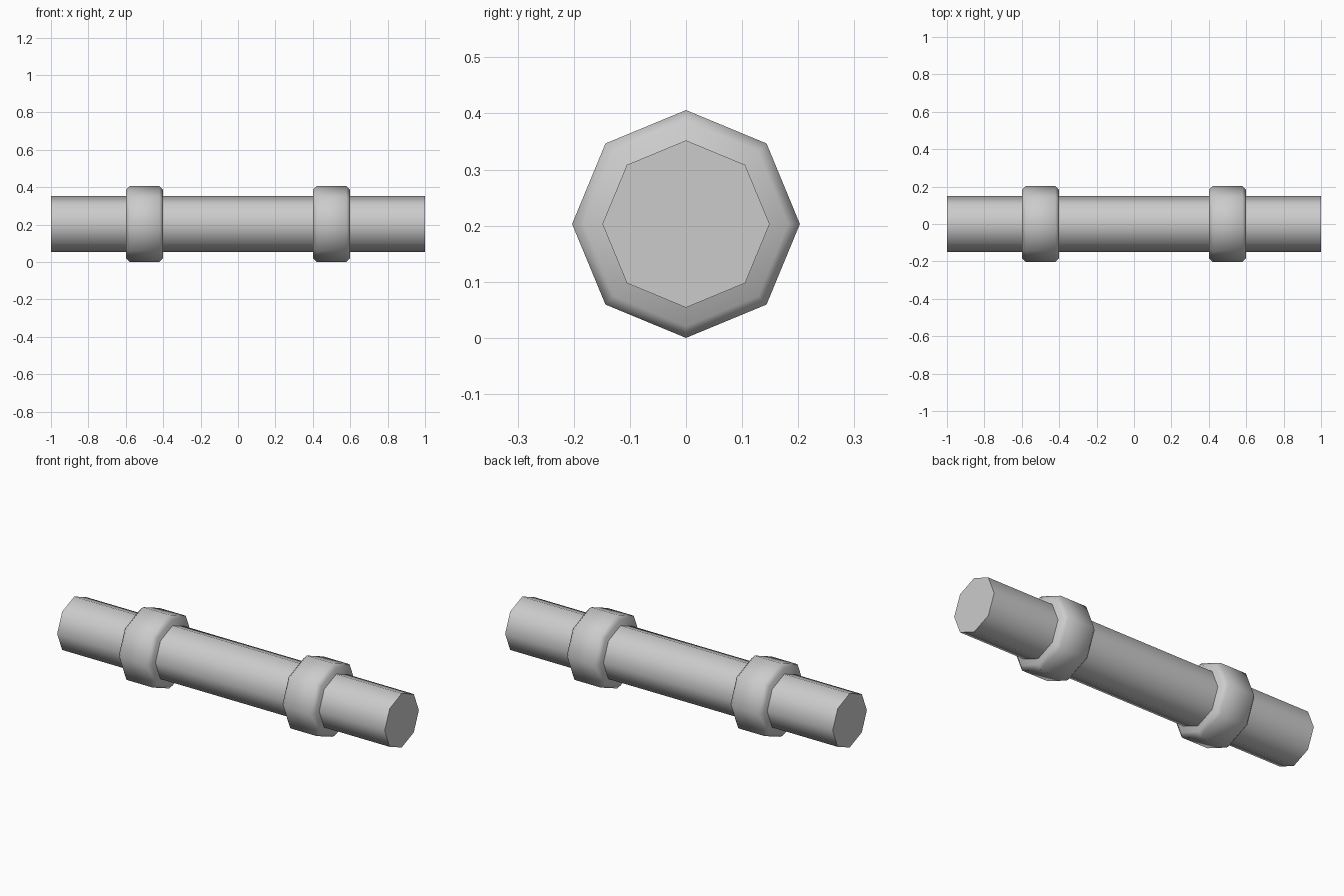
import bpy, bmesh, math
from mathutils import Vector

if "Cube" in bpy.data.objects:
    bpy.data.objects.remove(bpy.data.objects["Cube"])

SIDES = 8
CENTRE_Z = 0.203


def lathe_x(name, profile, x0=0.0):
    """Revolve (x, radius) points around the x axis with eight sides, capped at both ends."""
    bm = bmesh.new()
    rings = []
    for x, r in profile:
        ring = []
        for i in range(SIDES):
            a = 2 * math.pi * i / SIDES
            ring.append(bm.verts.new((x, r * math.cos(a), r * math.sin(a))))
        rings.append(ring)
    for a, b in zip(rings, rings[1:]):
        for i in range(SIDES):
            j = (i + 1) % SIDES
            bm.faces.new((a[i], a[j], b[j], b[i]))
    bm.faces.new(rings[0])
    bm.faces.new(rings[-1])
    bmesh.ops.recalc_face_normals(bm, faces=bm.faces)
    mesh = bpy.data.meshes.new(name)
    bm.to_mesh(mesh)
    bm.free()
    obj = bpy.data.objects.new(name, mesh)
    obj.location = Vector((x0, 0, CENTRE_Z))
    bpy.context.collection.objects.link(obj)
    bpy.ops.object.select_all(action='DESELECT')
    obj.select_set(True)
    bpy.context.view_layer.objects.active = obj
    bpy.ops.object.shade_smooth_by_angle(angle=math.radians(60))
    return obj


# Straight pipe
lathe_x("pipe", [(-1, 0.149), (1, 0.149)])

# Two chamfered collars
collar = [(-0.1, 0.182), (-0.08, 0.203), (0.08, 0.203), (0.1, 0.182)]
for name, x in (("left_collar", -0.5), ("right_collar", 0.5)):
    lathe_x(name, collar, x)
